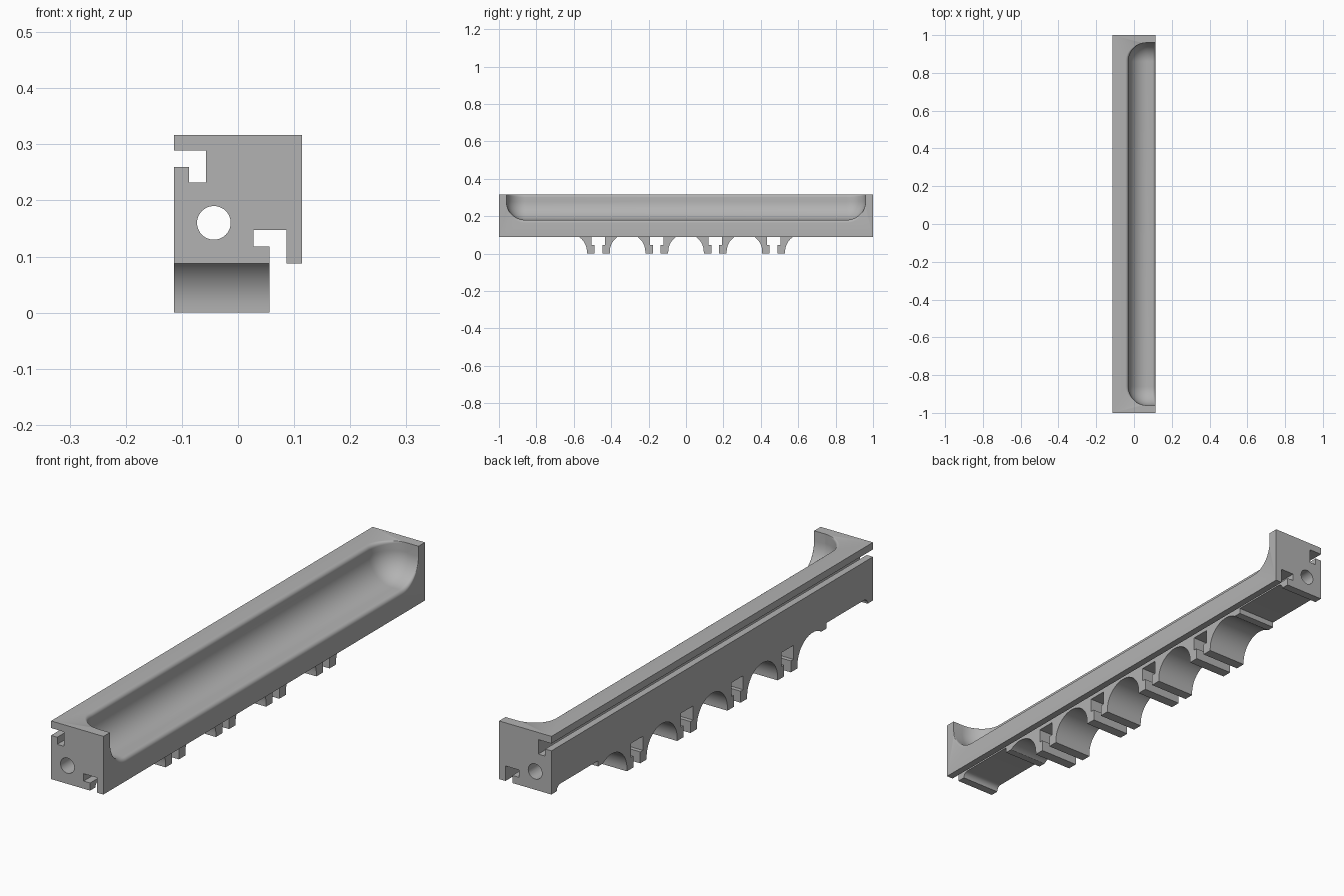
import bpy, bmesh, math

if "Cube" in bpy.data.objects:
    bpy.data.objects.remove(bpy.data.objects["Cube"], do_unlink=True)

grey = bpy.data.materials.new("plain grey")
grey.use_nodes = True
grey.diffuse_color = (0.45, 0.45, 0.45, 1)
grey.node_tree.nodes["Principled BSDF"].inputs["Base Color"].default_value = (0.45, 0.45, 0.45, 1)

HALF, TOP, BASE = 0.114, 0.317, 0.088
FOOT = 0.056        # right edge of the feet
PITCH = 0.3125      # spacing of the clip feet


def loft(name, rings):
    """Closed solid through a list of rings with equal point counts."""
    bm = bmesh.new()
    rows = [[bm.verts.new(p) for p in ring] for ring in rings]
    n = len(rows[0])
    for a, b in zip(rows, rows[1:]):
        for i in range(n):
            j = (i + 1) % n
            bm.faces.new((a[i], a[j], b[j], b[i]))
    bm.faces.new(rows[0])
    bm.faces.new(rows[-1][::-1])
    bmesh.ops.recalc_face_normals(bm, faces=bm.faces)
    mesh = bpy.data.meshes.new(name)
    bm.to_mesh(mesh)
    bm.free()
    ob = bpy.data.objects.new(name, mesh)
    bpy.context.collection.objects.link(ob)
    mesh.materials.append(grey)
    return ob


def along_y(name, pts, end):
    return loft(name, [[(x, y, z) for x, z in pts] for y in (-end, end)])


def along_x(name, pts, x0=-0.2, x1=0.07):
    return loft(name, [[(x, y, z) for y, z in pts] for x in (x0, x1)])


def arc(cx, cz, r, a0, a1, n=14):
    return [(cx + r * math.cos(math.radians(a0 + (a1 - a0) * i / n)),
             cz + r * math.sin(math.radians(a0 + (a1 - a0) * i / n)))
            for i in range(n + 1)]


def cut(target, cutter):
    cutter.hide_render = True
    mod = target.modifiers.new("cut", 'BOOLEAN')
    mod.operation = 'DIFFERENCE'
    mod.solver = 'EXACT'
    mod.object = cutter
    bpy.context.view_layer.objects.active = target
    bpy.ops.object.modifier_apply(modifier=mod.name)
    bpy.data.objects.remove(cutter, do_unlink=True)


# Rail section with the two hooked slots; the foot stock hangs below
section = [
    (-HALF, 0), (FOOT, 0), (FOOT, 0.118), (0.028, 0.118), (0.028, 0.147),
    (0.086, 0.147), (0.086, BASE), (HALF, BASE), (HALF, TOP), (-HALF, TOP),
    (-HALF, 0.289), (-0.057, 0.289), (-0.057, 0.232), (-0.087, 0.232),
    (-0.087, 0.26), (-HALF, 0.26)]
rail = along_y("tray_rail", section, 1.0)

# Round bore through the whole length
cut(rail, along_y("bore", arc(-0.043, 0.16, 0.03, 0, 360, 40)[:-1], 1.1))


# Scoop: rounded trough whose rims are softened along the long edges
def scoop_ring(y, inset, flare):
    wall, floor, r = -0.03 + inset, 0.18 + inset, 0.1 - inset
    pts = [(HALF + 0.1, TOP + 0.1), (wall - flare, TOP + 0.1)]
    pts += arc(wall - flare, TOP - flare, flare, 90, 0, 6)
    pts += arc(wall + r, floor + r, r, 180, 270)
    pts += arc(HALF - flare, floor - flare, flare, 90, 0, 6)
    pts += [(HALF + 0.1, floor - flare)]
    return [(x, y, z) for x, z in pts]


steps = [math.radians(88 * i / 14) for i in range(15)]
half = [(0.86 + 0.1 * math.sin(a), 0.1 * (1 - math.cos(a)),
         max(0.016 * math.cos(a), 0.0005)) for a in steps]
cut(rail, loft("scoop", [scoop_ring(-y, i, f) for y, i, f in reversed(half)]
               + [scoop_ring(y, i, f) for y, i, f in half]))

# Arched bays between the feet
for k in range(-2, 3):
    c = k * PITCH
    cut(rail, along_x("bay", [(c + 0.095, -0.1)] + arc(c, 0.01, 0.095, 0, 180, 28)
                      + [(c - 0.095, -0.1)]))

# Clear ends, then shallow recesses with a coved outer corner
for s in (-1, 1):
    cut(rail, along_x("end_clearance", [(s * 0.63, -0.1), (s * 1.1, -0.1),
                                        (s * 1.1, BASE), (s * 0.63, BASE)]))
    cove = arc(0.945, BASE, 0.022, 0, 90, 8)
    cut(rail, along_x("end_recess", [(s * y, z) for y, z in
                      [(0.71, 0.05), (0.967, 0.05)] + cove + [(0.71, 0.11)]]))

# T-shaped clip slots through each pair of feet
for k in (-1.5, -0.5, 0.5, 1.5):
    c = k * PITCH
    tee = [(0.021, -0.1), (0.021, 0.045), (0.037, 0.045), (0.037, 0.1)]
    cut(rail, along_x("clip_slot", [(c + y, z) for y, z in tee]
                      + [(c - y, z) for y, z in reversed(tee)]))

bpy.ops.object.select_all(action='DESELECT')
rail.select_set(True)
bpy.context.view_layer.objects.active = rail
bpy.ops.object.shade_smooth_by_angle(angle=math.radians(30))
